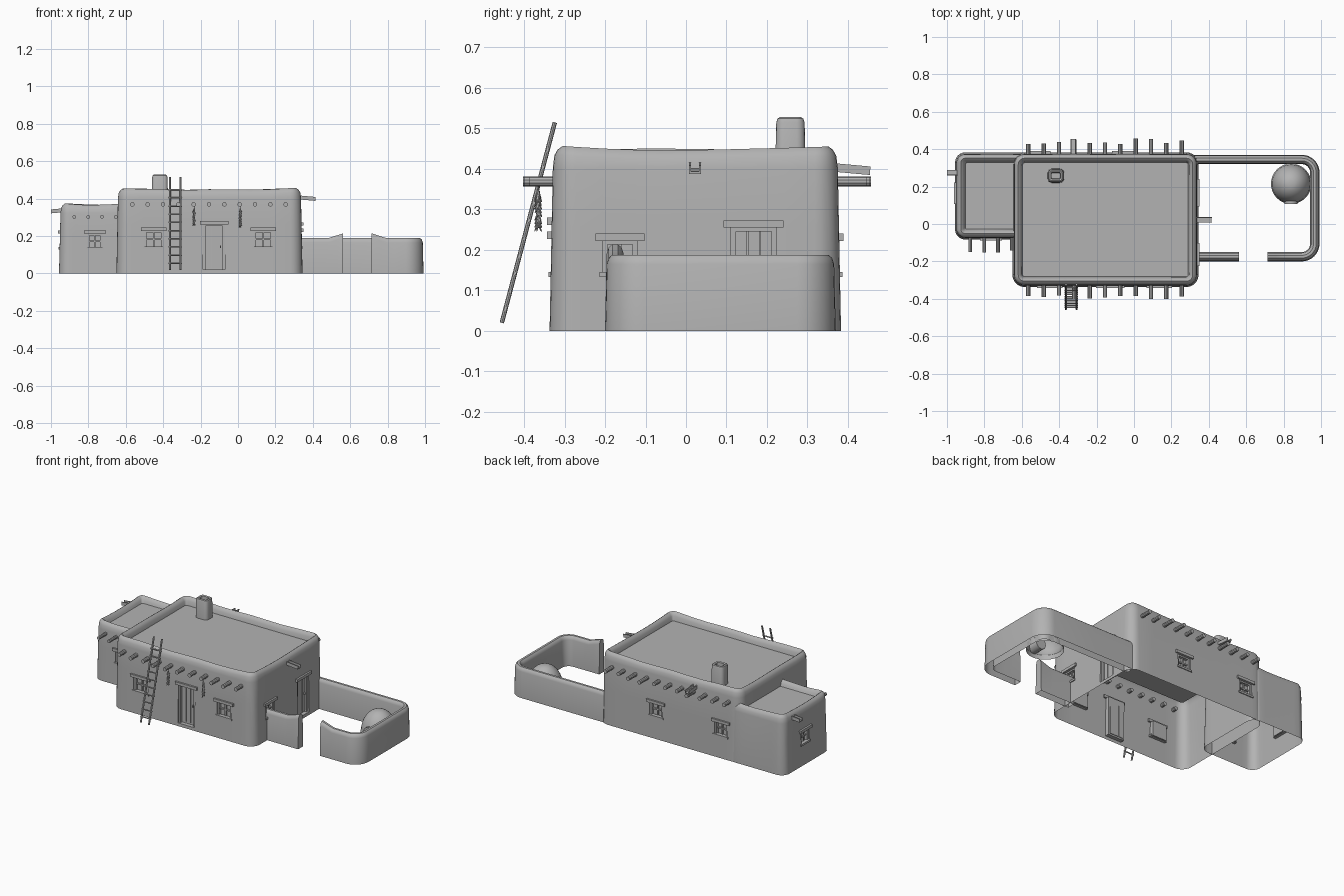
import bpy, bmesh, math, random
from mathutils import Vector, Matrix

random.seed(4)
if "Cube" in bpy.data.objects:
    bpy.data.objects.remove(bpy.data.objects["Cube"])

clay = bpy.data.materials.new("clay_grey")
clay.use_nodes = True
clay.diffuse_color = (0.45, 0.45, 0.45, 1)
clay.node_tree.nodes["Principled BSDF"].inputs["Base Color"].default_value = (0.45, 0.45, 0.45, 1)


def finish(bm, name, smooth=True):
    mesh = bpy.data.meshes.new(name)
    bm.to_mesh(mesh)
    bm.free()
    ob = bpy.data.objects.new(name, mesh)
    bpy.context.collection.objects.link(ob)
    mesh.materials.append(clay)
    if smooth:
        bpy.ops.object.select_all(action="DESELECT")
        ob.select_set(True)
        bpy.context.view_layer.objects.active = ob
        bpy.ops.object.shade_smooth_by_angle(angle=math.radians(35))
    return ob


def box(bm, centre, size, rot=Matrix()):
    m = Matrix.Translation(centre) @ rot @ Matrix.Diagonal((*size, 1))
    bmesh.ops.create_cube(bm, size=1, matrix=m)


def rod(bm, a, b, r, r2=None, sides=10):
    a, b = Vector(a), Vector(b)
    d = b - a
    m = Matrix.Translation((a + b) / 2) @ d.to_track_quat("Z", "Y").to_matrix().to_4x4()
    bmesh.ops.create_cone(bm, cap_ends=True, segments=sides, radius1=r,
                          radius2=r if r2 is None else r2, depth=d.length, matrix=m)


def rounded_rect(x0, x1, y0, y1, r, side_steps=8, arc_steps=6):
    corners = [(x1 - r, y0 + r), (x1 - r, y1 - r), (x0 + r, y1 - r), (x0 + r, y0 + r)]
    pts = []
    for k, (cx, cy) in enumerate(corners):
        for i in range(arc_steps + 1):
            a = math.pi / 2 * (k - 1 + i / arc_steps)
            pts.append(Vector((cx + r * math.cos(a), cy + r * math.sin(a))))
        a = math.pi / 2 * k
        nx, ny = corners[(k + 1) % 4]
        end = Vector((nx + r * math.cos(a), ny + r * math.sin(a)))
        start = pts[-1]
        pts += [start.lerp(end, i / side_steps) for i in range(1, side_steps)]
    return pts


def bridge(bm, rings, closed=True):
    for lo, hi in zip(rings, rings[1:]):
        n = len(lo)
        for i in range(n if closed else n - 1):
            j = (i + 1) % n
            bm.faces.new((lo[i], lo[j], hi[j], hi[i]))


def adobe_block(x0, x1, y0, y1, r, top, roof, wave=0.009):
    """Open-bottomed wall shell with a soft parapet around a sunken roof."""
    bm = bmesh.new()
    profile = [(0, 0), (0.008, top - 0.045), (0.012, top - 0.022), (0.02, top - 0.008),
               (0.031, top), (0.042, top - 0.008), (0.05, top - 0.022), (0.055, roof)]
    cx, cy = (x0 + x1) / 2, (y0 + y1) / 2
    rings = []
    for d, z in profile:
        ring = []
        for p in rounded_rect(x0 + d, x1 - d, y0 + d, y1 - d, max(r - d, 0.012)):
            corner = min(abs(p.x - cx) / (x1 - cx), abs(p.y - cy) / (y1 - cy)) ** 3
            lift = (wave * corner + 0.002 * math.sin(17 * p.x + 11 * p.y)) if z > roof else 0
            ring.append(bm.verts.new((p.x, p.y, z + lift)))
        rings.append(ring)
    bridge(bm, rings)
    bm.faces.new(rings[-1])
    bm.normal_update()
    return bm


trim = bmesh.new()


def opening(bm, n, wall, u, half, z0, z1, door=False, depth=0.025):
    """Sink a door or window into the wall facing n, and add its woodwork."""
    n = Vector((*n, 0))
    t = Vector((abs(n.y), abs(n.x), 0))
    up = Vector((0, 0, 1))

    def facing():
        return [f for f in bm.faces if f.normal.dot(n) > 0.9
                and f.calc_center_median().dot(n) > wall - 0.02]
    for co, no in ((t * (u - half), t), (t * (u + half), t), (up * z0, up), (up * z1, up)):
        fs = facing()
        geom = list({e for f in fs for e in f.edges} | {v for f in fs for v in f.verts}) + fs
        bmesh.ops.bisect_plane(bm, geom=geom, plane_co=co, plane_no=no, dist=1e-5)
        bm.normal_update()
    hole = []
    for f in facing():
        c = f.calc_center_median()
        if abs(c.dot(t) - u) < half and z0 < c.z < z1:
            hole.append(f)
    ext = bmesh.ops.extrude_face_region(bm, geom=hole)
    bmesh.ops.delete(bm, geom=[f for f in hole if f.is_valid], context="FACES_ONLY")
    moved = [v for v in ext["geom"] if isinstance(v, bmesh.types.BMVert)]
    bmesh.ops.translate(bm, verts=moved, vec=-n * depth)
    bm.normal_update()

    def plank(du, z, w, h, out, thick):
        size = t * w + up * h + Vector((abs(n.x), abs(n.y), 0)) * thick
        box(trim, t * (u + du) + up * z + n * (wall - 0.005 + out), size)
    mid, tall = (z0 + z1) / 2, z1 - z0
    plank(0, z1 + 0.006, 2 * half + 0.036, 0.018, 0, 0.022)          # lintel
    for s in (-1, 1):
        plank(s * (half - 0.006), mid, 0.012, tall, -0.014, 0.018)   # jambs
    plank(0, z1 - 0.006, 2 * half, 0.012, -0.014, 0.018)             # head
    if door:
        for k in (-1, 0, 1):
            plank(k * half * 0.54, mid, half * 0.5, tall - 0.02, -0.021, 0.008)
        plank(half * 0.6, mid, 0.006, 0.012, -0.014, 0.012)          # handle
    else:
        plank(0, z0 + 0.004, 2 * half + 0.016, 0.012, -0.004, 0.024)  # sill
        plank(0, mid, 0.008, tall, -0.017, 0.01)
        plank(0, mid, 2 * half, 0.008, -0.017, 0.01)


# Main house and lower side room
house = adobe_block(-0.65, 0.345, -0.337, 0.383, 0.065, 0.448, 0.405)
for x in (-0.45, 0.135):
    opening(house, (0, -1), 0.337, x, 0.05, 0.135, 0.23)
for x in (-0.51, -0.055):
    opening(house, (0, 1), 0.383, x, 0.045, 0.135, 0.225)
opening(house, (0, -1), 0.337, -0.128, 0.058, 0.02, 0.265, door=True)
opening(house, (1, 0), 0.345, 0.167, 0.056, 0.02, 0.258, door=True)
opening(house, (1, 0), 0.345, -0.163, 0.043, 0.135, 0.225)
finish(house, "main_house")

annex = adobe_block(-0.957, -0.56, -0.083, 0.383, 0.055, 0.368, 0.335)
opening(annex, (0, -1), 0.083, -0.765, 0.04, 0.13, 0.215)
opening(annex, (-1, 0), 0.957, 0.165, 0.04, 0.13, 0.215)
finish(annex, "side_room")
finish(trim, "door_and_window_woodwork", smooth=False)

# Roof beam ends
beams = bmesh.new()
for i in range(11):
    x = -0.565 + i * 0.082
    rod(beams, (x, -0.3, 0.369), (x, -0.39 - random.uniform(-0.01, 0.015), 0.369), 0.012)
    rod(beams, (x, 0.35, 0.369), (x, 0.44 + random.uniform(-0.015, 0.02), 0.369), 0.012)
for i in range(4):
    x = -0.875 + i * 0.074
    rod(beams, (x, -0.05, 0.302), (x, -0.14 - random.uniform(0, 0.015), 0.302), 0.01)
finish(beams, "roof_beams")

# Drain spouts: shallow sloping troughs
spouts = bmesh.new()
for x, y, z, angle, length in ((0.365, 0.022, 0.402, 0, 0.1), (-0.325, 0.4, 0.4, 90, 0.11),
                               (-0.955, 0.275, 0.335, 180, 0.09)):
    rot = Matrix.Rotation(math.radians(angle), 4, "Z") @ Matrix.Rotation(0.09, 4, "Y")
    place = Matrix.Translation((x, y, z)) @ rot
    box(spouts, place @ Vector((0, 0, -0.007)), (length, 0.03, 0.006), rot)
    for s in (-1, 1):
        box(spouts, place @ Vector((0, s * 0.0125, 0.002)), (length, 0.005, 0.018), rot)
finish(spouts, "drain_spouts", smooth=False)

# Chimney with a sunken flue
chimney = bmesh.new()
rings = []
for d, z in ((0, 0.39), (0.003, 0.515), (0.006, 0.524), (0.012, 0.528), (0.02, 0.524), (0.022, 0.47)):
    ring = rounded_rect(-0.462 + d, -0.374 - d, 0.22 + d, 0.296 - d, max(0.022 - d, 0.006), 2, 4)
    rings.append([chimney.verts.new((p.x, p.y, z)) for p in ring])
bridge(chimney, rings)
chimney.faces.new(rings[-1])
finish(chimney, "chimney")


# Courtyard wall swept along a path, rising at the gateway
def swept_wall(name, path, gate):
    bm = bmesh.new()
    profile = [(-0.025, 0), (-0.021, 0.165), (-0.016, 0.18), (-0.007, 0.188),
               (0.007, 0.188), (0.016, 0.18), (0.021, 0.165), (0.025, 0)]
    cols = []
    for i, p in enumerate(path):
        d = (path[min(i + 1, len(path) - 1)] - path[max(i - 1, 0)]).normalized()
        side = Vector((-d.y, d.x))
        near = max(0, 1 - (p - gate).length / 0.08)
        cols.append([bm.verts.new((*(p + side * o), z + (0.026 * near if z else 0)))
                     for o, z in profile])
    bridge(bm, cols, closed=False)
    bm.faces.new(cols[0])
    bm.faces.new(cols[-1][::-1])
    bmesh.ops.recalc_face_normals(bm, faces=bm.faces)
    finish(bm, name)


loop = [Vector((0.32, 0.345)), Vector((0.6, 0.345))]
for cx, cy, start in ((0.897, 0.275, 90), (0.897, -0.105, 0)):
    for i in range(9):
        a = math.radians(start - 90 * i / 8)
        loop.append(Vector((cx + 0.07 * math.cos(a), cy + 0.07 * math.sin(a))))
loop += [Vector((x, -0.175)) for x in (0.84, 0.795, 0.755, 0.715)]
swept_wall("courtyard_wall", loop, loop[-1])
stub = [Vector((x, -0.175)) for x in (0.32, 0.47, 0.49, 0.53, 0.562)]
swept_wall("gateway_wall", stub, stub[-1])

# Domed outdoor oven with an arched mouth
oven = bmesh.new()
rings = []
for r, z in [(0.108, 0), (0.108, 0.03)] + [
        (0.104 * math.cos(a), 0.035 + 0.135 * math.sin(a)) for a in (i * math.pi / 18 for i in range(9))]:
    rings.append([oven.verts.new((0.84 + r * math.cos(k * math.pi / 16),
                                  0.215 + r * math.sin(k * math.pi / 16), z)) for k in range(32)])
bridge(oven, rings)
oven.faces.new(rings[-1])
rod(oven, (0.84, 0.18, 0.06), (0.84, 0.108, 0.06), 0.035, sides=16)
finish(oven, "outdoor_oven")

# Leaning ladder
ladder = bmesh.new()
foot, head = Vector((0, -0.455, 0.02)), Vector((0, -0.324, 0.515))
for x in (-0.364, -0.307):
    rod(ladder, foot + Vector((x, 0, 0)), head + Vector((x, 0, 0)), 0.0055, sides=8)
for i in range(10):
    p = foot.lerp(head, 0.07 + i * 0.088)
    rod(ladder, p + Vector((-0.372, 0, 0)), p + Vector((-0.299, 0, 0)), 0.004, sides=8)
finish(ladder, "ladder")

# Hanging strings of dried peppers
peppers = bmesh.new()
for x, low in ((-0.235, 0.262), (0.012, 0.25)):
    rod(peppers, (x, -0.365, 0.372), (x, -0.365, low + 0.01), 0.0015, sides=5)
    z = 0.345
    while z > low + 0.008:
        for k in range(4):
            a = k * math.pi / 2 + random.uniform(0, 1.5)
            tip = (x + 0.009 * math.cos(a), -0.365 + 0.009 * math.sin(a), z - 0.018)
            rod(peppers, (x, -0.365, z), tip, 0.004, 0.001, sides=5)
        z -= 0.009
finish(peppers, "pepper_strings")
